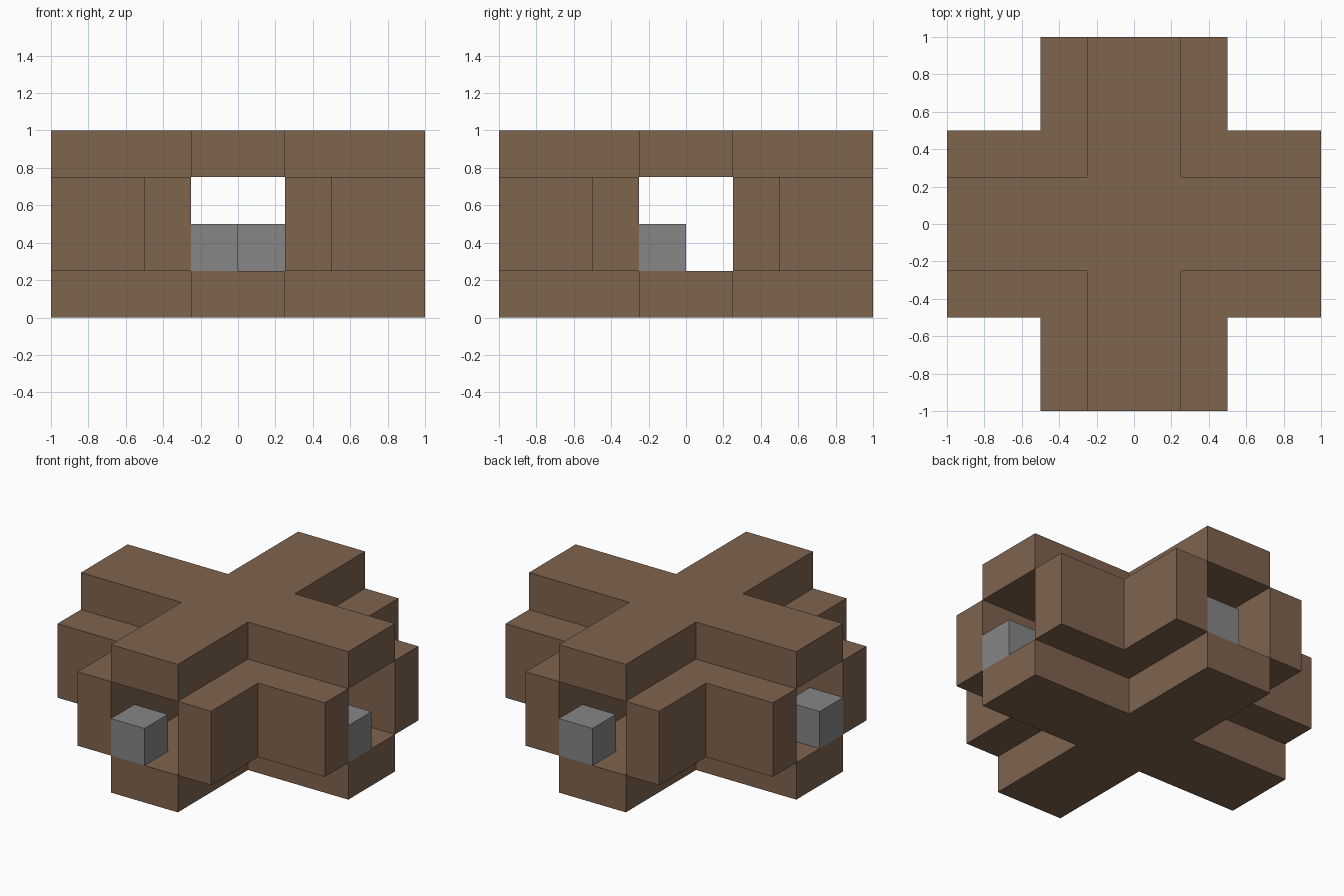
import bpy
import bmesh

if "Cube" in bpy.data.objects:
    bpy.data.objects.remove(bpy.data.objects["Cube"], do_unlink=True)


def material(name, colour):
    mat = bpy.data.materials.new(name)
    mat.use_nodes = True
    mat.diffuse_color = colour
    mat.node_tree.nodes["Principled BSDF"].inputs["Base Color"].default_value = colour
    return mat


brown = material("wood brown", (0.212, 0.125, 0.076, 1))
grey = material("stone grey", (0.24, 0.24, 0.24, 1))


def prism(name, outline, bottom, top, mat):
    """Extrude a flat outline from bottom to top."""
    bm = bmesh.new()
    face = bm.faces.new([bm.verts.new((x, y, bottom)) for x, y in outline])
    new = bmesh.ops.extrude_face_region(bm, geom=[face])["geom"]
    verts = [v for v in new if isinstance(v, bmesh.types.BMVert)]
    bmesh.ops.translate(bm, verts=verts, vec=(0, 0, top - bottom))
    bmesh.ops.recalc_face_normals(bm, faces=bm.faces)
    mesh = bpy.data.meshes.new(name)
    bm.to_mesh(mesh)
    bm.free()
    mesh.materials.append(mat)
    obj = bpy.data.objects.new(name, mesh)
    bpy.context.collection.objects.link(obj)
    return obj


Q, H = 0.25, 0.5   # half channel width, outer wall face

# Cross-shaped floor and roof slabs
arm = [(1, -Q), (1, Q), (Q, Q)]
cross = []
for _ in range(4):
    cross += arm
    arm = [(-y, x) for x, y in arm]
prism("floor_slab", cross, 0, Q, brown)
prism("roof_slab", cross, 3 * Q, 1, brown)

# L-shaped walls in the four corners between the passages
corner = [(Q, Q), (1, Q), (1, H), (H, H), (H, 1), (Q, 1)]
for side, sx in (("left", 1), ("right", -1)):
    for end, sy in (("front", -1), ("back", 1)):
        prism(f"corner_wall_{end}_{side}",
              [(x * sx, y * sy) for x, y in corner], Q, 3 * Q, brown)

# Small block at the mouth of each passage
for name, x, y in (("front", -Q, -1), ("back", 0, 1 - Q),
                   ("left", 1 - Q, -Q), ("right", -1, -Q)):
    square = [(x, y), (x + Q, y), (x + Q, y + Q), (x, y + Q)]
    prism(f"{name}_block", square, Q, H, grey)
